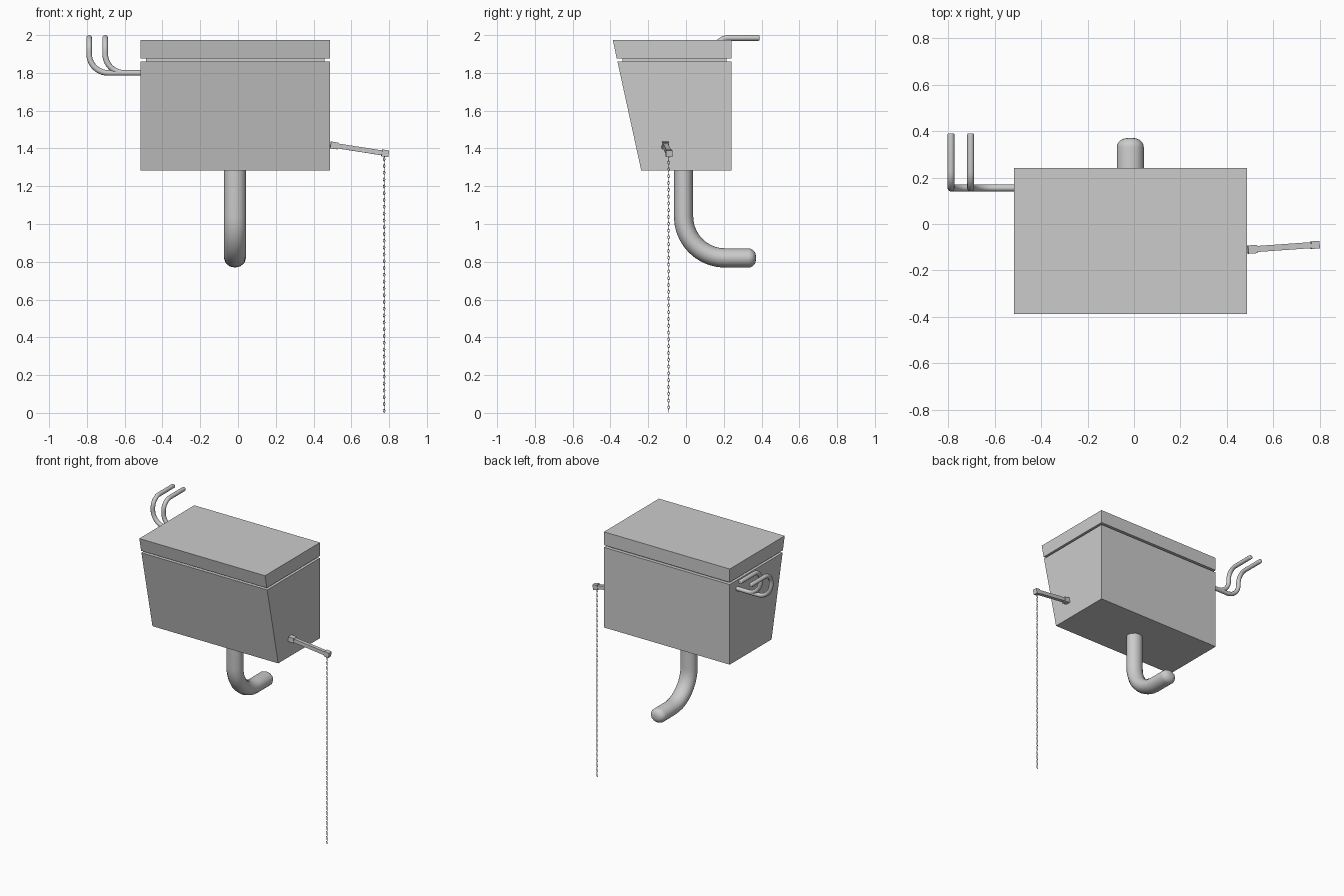
import bpy, bmesh, math
from mathutils import Vector, Matrix

if "Cube" in bpy.data.objects:
    bpy.data.objects.remove(bpy.data.objects["Cube"])


def add_object(name, bm):
    bmesh.ops.recalc_face_normals(bm, faces=bm.faces)
    mesh = bpy.data.meshes.new(name)
    bm.to_mesh(mesh)
    bm.free()
    obj = bpy.data.objects.new(name, mesh)
    bpy.context.collection.objects.link(obj)
    return obj


def prism(name, profile, x0, x1):
    """Extrude a (y, z) profile from x0 to x1."""
    bm = bmesh.new()
    face = bm.faces.new([bm.verts.new((x0, y, z)) for y, z in profile])
    ext = bmesh.ops.extrude_face_region(bm, geom=[face])["geom"]
    verts = [g for g in ext if isinstance(g, bmesh.types.BMVert)]
    bmesh.ops.translate(bm, verts=verts, vec=(x1 - x0, 0, 0))
    return add_object(name, bm)


def pipe(name, corners, fillets, radius, end_round, stretch=1.0, steps=10):
    """Round pipe along filleted corners, with a rounded far end."""
    pts = [Vector(c) for c in corners]
    path = [(pts[0], 1.0)]
    for i, r in enumerate(fillets, 1):
        a = (pts[i - 1] - pts[i]).normalized()
        b = (pts[i + 1] - pts[i]).normalized()
        centre = pts[i] + (a + b) * r
        for k in range(steps + 1):
            t = k / steps * math.pi / 2
            path.append((centre - b * r * math.cos(t) - a * r * math.sin(t), 1.0))
    d = (pts[-1] - pts[-2]).normalized()
    for k in range(6):
        t = k / 5 * math.pi / 2
        path.append((pts[-1] - d * end_round * (1 - math.sin(t)),
                     1 - end_round / radius * (1 - math.cos(t))))
    curve = bpy.data.curves.new(name, "CURVE")
    curve.dimensions = "3D"
    curve.bevel_depth = radius
    curve.bevel_resolution = 4
    curve.use_fill_caps = True
    spline = curve.splines.new("POLY")
    spline.points.add(len(path) - 1)
    for p, (co, rad) in zip(spline.points, path):
        p.co = (co.x / stretch, co.y, co.z, 1)
        p.radius = rad
    obj = bpy.data.objects.new(name, curve)
    obj.scale.x = stretch
    bpy.context.collection.objects.link(obj)
    bpy.ops.object.select_all(action="DESELECT")
    obj.select_set(True)
    bpy.context.view_layer.objects.active = obj
    bpy.ops.object.convert(target="MESH")
    bpy.ops.object.shade_smooth_by_angle(angle=math.radians(50))


def box_along(name, centre, size, direction):
    """Box whose local x axis follows a direction."""
    bm = bmesh.new()
    bmesh.ops.create_cube(bm, size=1, matrix=Matrix.Diagonal((*size, 1)))
    obj = add_object(name, bm)
    obj.rotation_euler = direction.to_track_quat("X", "Z").to_euler()
    obj.location = centre


# Tank with sloped front, recessed neck and lid
X0, X1, BACK = -0.517, 0.487, 0.24
prism("tank", [(-0.237, 1.283), (BACK, 1.283), (BACK, 1.861), (-0.363, 1.861)], X0, X1)
prism("lid_neck", [(-0.335, 1.85), (BACK - 0.025, 1.85), (BACK - 0.025, 1.89), (-0.335, 1.89)],
      X0 + 0.03, X1 - 0.03)
prism("lid", [(-0.367, 1.877), (BACK, 1.877), (BACK, 1.973), (-0.387, 1.973)], X0, X1)

# Flush pipe below the tank
pipe("flush_pipe", [(-0.016, -0.013, 1.30), (-0.016, -0.013, 0.82), (-0.016, 0.37, 0.82)],
     [0.22], 0.051, 0.04, stretch=1.14)

# Two water pipes leaving the left side
for name, x in (("outer_water_pipe", -0.788), ("inner_water_pipe", -0.703)):
    pipe(name, [(-0.50, 0.155, 1.80), (x, 0.155, 1.80), (x, 0.155, 1.985), (x, 0.39, 1.985)],
         [0.10, 0.07], 0.015, 0.006)

# Flush lever on the right side
start, end = Vector((0.509, -0.109, 1.416)), Vector((0.779, -0.09, 1.374))
along = end - start
box_along("lever_arm", (start + end) / 2, (along.length, 0.026, 0.026), along)
box_along("lever_mount", start, (0.04, 0.036, 0.036), along)
box_along("lever_tip", end, (0.036, 0.033, 0.036), along)

# Pull chain: two crossed links repeated downwards
PITCH, HALF = 0.018, 0.0115
bm = bmesh.new()
for j in range(2):
    rings = []
    for i in range(10):
        a = i / 10 * math.tau
        ring = []
        for k in range(4):
            b = k / 4 * math.tau
            r = 0.0045 + 0.0016 * math.cos(b)
            p = Vector((r * math.cos(a), 0.0016 * math.sin(b), r * math.sin(a) * HALF / 0.0061))
            p = Matrix.Rotation(j * math.pi / 2, 3, "Z") @ p
            ring.append(bm.verts.new(p + Vector((0, 0, j * PITCH))))
        rings.append(ring)
    for i in range(10):
        for k in range(4):
            m, n = rings[i], rings[(i + 1) % 10]
            bm.faces.new((m[k], n[k], n[(k + 1) % 4], m[(k + 1) % 4]))
chain = add_object("pull_chain", bm)
chain.location = (0.774, -0.092, HALF * 0.97)
array = chain.modifiers.new("links", "ARRAY")
array.count = 38
array.use_relative_offset = False
array.use_constant_offset = True
array.constant_offset_displace = (0, 0, 2 * PITCH)
